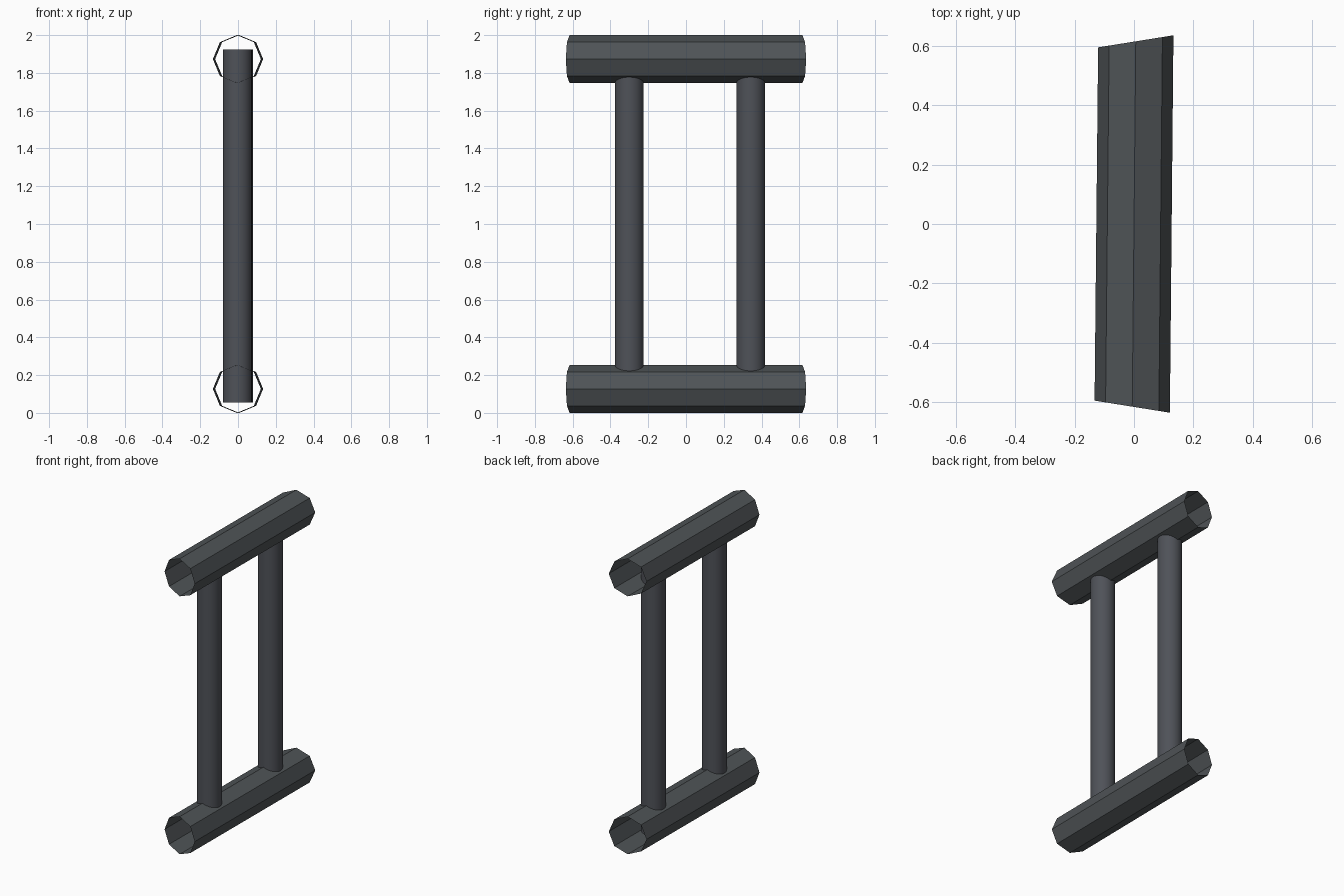
import bpy, bmesh, math

cube = bpy.data.objects.get("Cube")
if cube:
    bpy.data.objects.remove(cube, do_unlink=True)


def material(name, color):
    mat = bpy.data.materials.new(name)
    mat.use_nodes = True
    mat.diffuse_color = color
    mat.node_tree.nodes["Principled BSDF"].inputs["Base Color"].default_value = color
    return mat


rail_grey = material("rail dark grey", (0.078, 0.088, 0.094, 1))
post_grey = material("post dark grey", (0.078, 0.084, 0.098, 1))


def tube(name, radius, length, sides, capped, mat):
    """Upright cylinder mesh centred on the origin, with a corner on +x."""
    bm = bmesh.new()
    bmesh.ops.create_cone(bm, cap_ends=capped, segments=sides,
                          radius1=radius, radius2=radius, depth=length)
    mesh = bpy.data.meshes.new(name)
    bm.to_mesh(mesh)
    bm.free()
    mesh.materials.append(mat)
    obj = bpy.data.objects.new(name, mesh)
    bpy.context.collection.objects.link(obj)
    return obj


# Open octagonal rails, slightly skewed, with mitred ends
RADIUS, HALF = 0.127, 0.616
for name, z in (("bottom_rail", RADIUS), ("top_rail", 2 - RADIUS)):
    rail = tube(name, RADIUS, 2 * HALF, 8, False, rail_grey)
    for v in rail.data.vertices:
        x, y, end = v.co
        side = 1 if end > 0 else -1
        v.co = (x + side * 0.006, side * (HALF + 0.16 * x), -y)
    rail.location.z = z

# Round posts running into the rails
for name, y in (("front_post", -0.3), ("back_post", 0.343)):
    post = tube(name, 0.076, 1.87, 32, True, post_grey)
    post.location = (y * 0.01, y, 0.99)
    bpy.ops.object.select_all(action="DESELECT")
    post.select_set(True)
    bpy.context.view_layer.objects.active = post
    bpy.ops.object.shade_smooth_by_angle(angle=math.radians(35))
